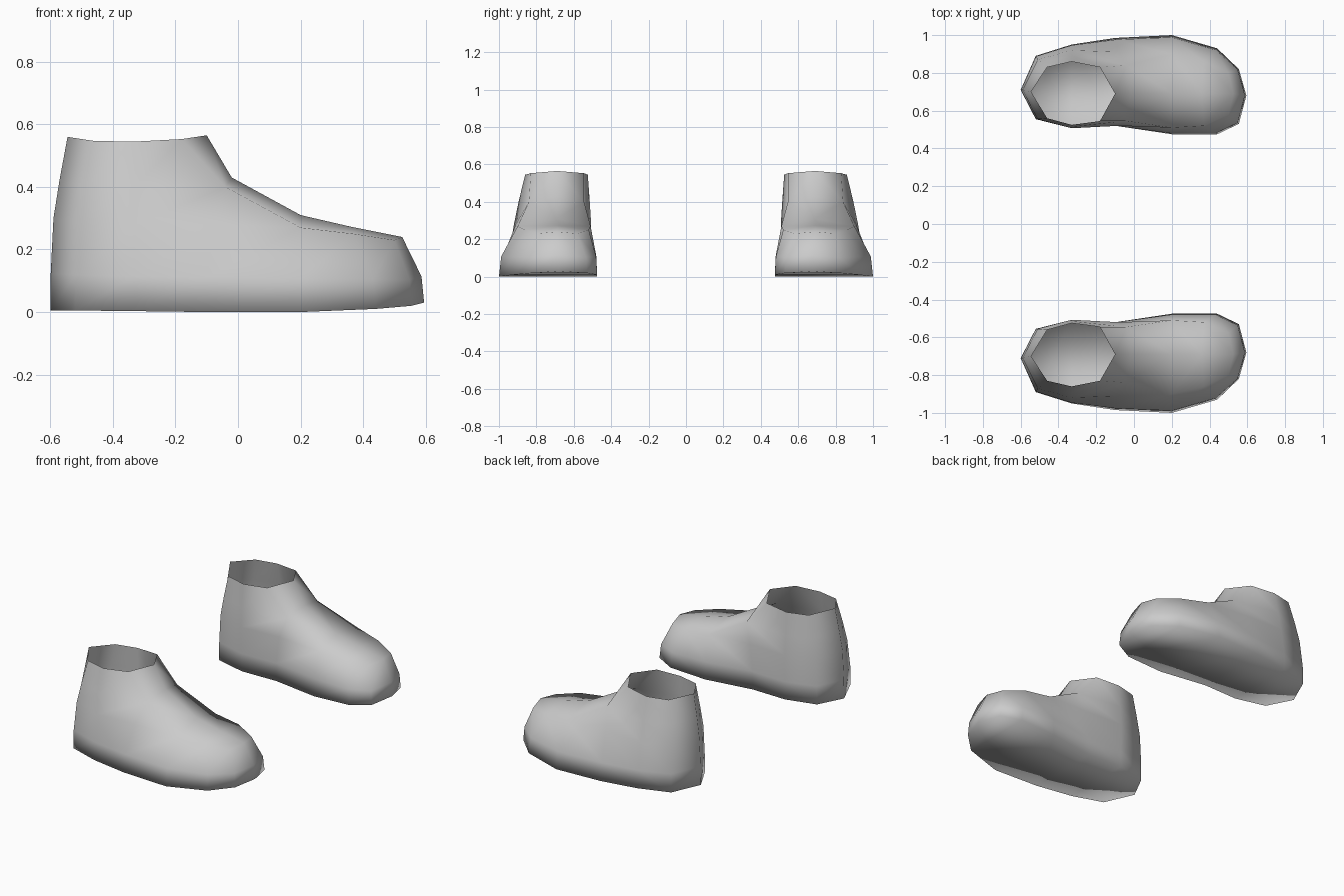
import bpy
import bmesh
from mathutils import Vector

cube = bpy.data.objects.get("Cube")
if cube:
    bpy.data.objects.remove(cube, do_unlink=True)

grey = bpy.data.materials.new("plain_grey")
grey.use_nodes = True
colour = (0.6, 0.6, 0.6, 1)
grey.diffuse_color = colour
grey.node_tree.nodes["Principled BSDF"].inputs["Base Color"].default_value = colour

# Stations from heel to toe: x, outer y, inner y, z
sole = [(-.6, .71, .71, .005), (-.52, .89, .555, .005), (-.33, .95, .51, .003),
        (-.1, .985, .52, 0), (.2, 1, .475, 0), (.44, .93, .475, .01),
        (.555, .82, .53, .02), (.595, .68, .68, .03)]
shoulder = [(-.59, .71, .71, .3), (-.51, .87, .555, .29), (-.33, .92, .507, .28),
            (-.08, .91, .52, .28), (.2, .9, .51, .27), (.37, .86, .52, .25),
            (.5, .8, .58, .23), (.525, .69, .69, .24)]
# Collar rim from heel to the front of the ankle
collar = [(-.545, .7, .7, .56), (-.46, .83, .56, .547), (-.33, .86, .525, .545),
          (-.18, .83, .545, .553), (-.1, .69, .69, .565)]
# Centre line of the instep, from throat to toe
ridge = [(-.02, .69, .69, .43), (.2, .69, .69, .31), (.36, .69, .69, .273), shoulder[-1]]


def blend(a, b, flat, rise):
    """Row between two rows, with separate factors for plan and height."""
    return [tuple(p + (q - p) * (rise if i == 3 else flat)
                  for i, (p, q) in enumerate(zip(s, t))) for s, t in zip(a, b)]


welt = blend(sole, shoulder, .12, .4)
ankle = blend(shoulder, collar, .42, .46)
ankle[3:] = [(-.04, .84, .545, .4), ridge[0]]


def build_shoe(name, side):
    bm = bmesh.new()
    cache = {}

    def vert(station, edge):
        x, z = station[0], station[3]
        key = (round(x, 4), round(station[edge], 4), round(z, 4))
        if key not in cache:
            cache[key] = bm.verts.new(Vector((x, side * station[edge], z)))
        return cache[key]

    def face(*corners):
        verts = list(dict.fromkeys(vert(s, e) for s, e in corners))
        if len(verts) > 2:
            bm.faces.new(verts)

    def strip(low, high, edge):
        for i in range(min(len(low), len(high)) - 1):
            face((low[i], edge), (low[i + 1], edge), (high[i + 1], edge), (high[i], edge))

    for edge in (1, 2):
        # Side walls
        strip(sole, welt, edge)
        strip(welt, shoulder, edge)
        # Ankle and collar
        strip(shoulder[:4], ankle[:4], edge)
        strip(ankle, collar, edge)
        # Instep and toe cap
        face((ankle[3], edge), (shoulder[3], edge), (shoulder[4], edge))
        face((ankle[3], edge), (shoulder[4], edge), (ridge[1], edge), (ridge[0], edge))
        strip(shoulder[4:7], ridge[1:], edge)
    # The last toe cap corner closes against the tip
    # Underside
    for a, b in zip(sole, sole[1:]):
        face((a, 1), (b, 1), (b, 2), (a, 2))

    bmesh.ops.recalc_face_normals(bm, faces=bm.faces)
    under = min(bm.faces, key=lambda f: f.calc_center_median().z)
    if under.normal.z > 0:
        bmesh.ops.reverse_faces(bm, faces=bm.faces)
    for f in bm.faces:
        f.smooth = True
    mesh = bpy.data.meshes.new(name)
    bm.to_mesh(mesh)
    bm.free()
    mesh.materials.append(grey)
    bpy.context.collection.objects.link(bpy.data.objects.new(name, mesh))


build_shoe("back_shoe", 1)
build_shoe("front_shoe", -1)
